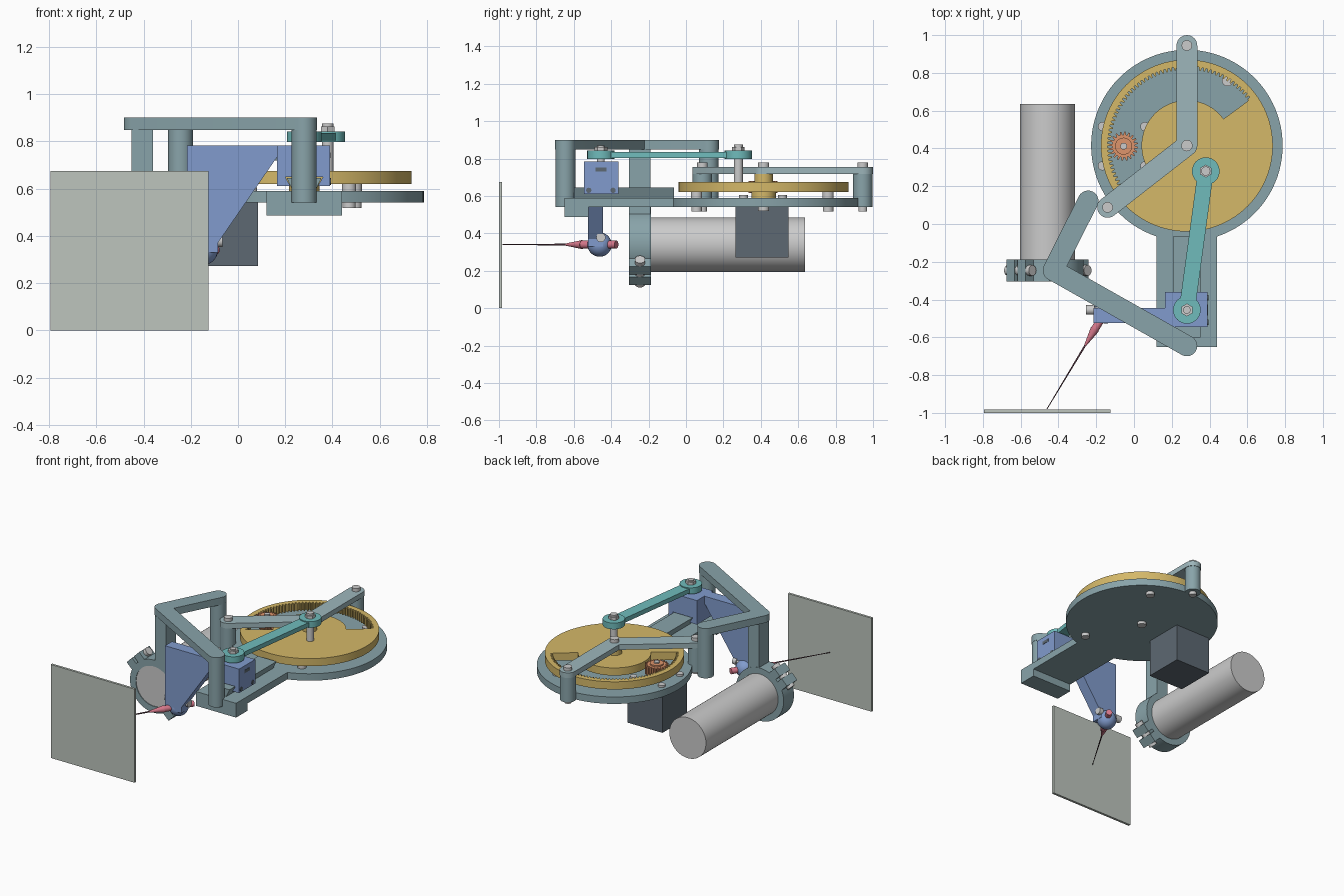
import bpy, math
from math import sin, cos, pi, radians, hypot, atan2
from mathutils import Vector

if "Cube" in bpy.data.objects:
    bpy.data.objects.remove(bpy.data.objects["Cube"])

def material(name, rgb):
    m = bpy.data.materials.new(name)
    m.diffuse_color = (*rgb, 1)
    m.use_nodes = True
    m.node_tree.nodes["Principled BSDF"].inputs["Base Color"].default_value = m.diffuse_color
    return m

BASE = material("frame_blue_grey", (.25, .37, .40))
LEVER = material("lever_grey", (.34, .47, .50))
YELLOW = material("yellow", (.66, .48, .14))
TEAL = material("teal", (.16, .50, .50))
BLUE = material("blue", (.22, .33, .61))
PINK = material("pink", (.68, .19, .26))
ORANGE = material("orange", (.73, .30, .15))
STEEL = material("steel", (.55, .56, .57))
DARK = material("dark_grey", (.11, .14, .17))
BOARD = material("board_grey", (.51, .56, .51))
NEEDLE = material("needle_dark", (.10, .04, .06))

def finish(name, mat):
    ob = bpy.context.object
    ob.name = name
    ob.data.materials.clear()
    ob.data.materials.append(mat)
    bpy.ops.object.shade_smooth_by_angle(angle=radians(25))
    return ob

def box(name, x, y, z, mat):
    bpy.ops.mesh.primitive_cube_add(size=1, location=[(a + b) / 2 for a, b in (x, y, z)])
    ob = bpy.context.object
    ob.scale = [b - a for a, b in (x, y, z)]
    bpy.ops.object.transform_apply(location=False)
    return finish(name, mat)

def rod(name, p, q, r, mat, r2=None, n=32):
    p, q = Vector(p), Vector(q)
    bpy.ops.mesh.primitive_cone_add(vertices=n, radius1=r, radius2=r if r2 is None else r2,
                                    depth=(q - p).length, location=(p + q) / 2)
    bpy.context.object.rotation_euler = (q - p).to_track_quat('Z', 'Y').to_euler()
    return finish(name, mat)

def post(name, x, y, z0, z1, r, mat, n=32):
    return rod(name, (x, y, z0), (x, y, z1), r, mat, n=n)

def plate(name, loops, a, b, mat, axis='Z'):
    """Extrude flat outlines (later loops are holes) from a to b along Z or Y."""
    cu = bpy.data.curves.new(name, 'CURVE')
    cu.dimensions, cu.fill_mode, cu.extrude = '2D', 'BOTH', (b - a) / 2
    for loop in loops:
        s = cu.splines.new('POLY')
        s.points.add(len(loop) - 1)
        for pt, (u, v) in zip(s.points, loop):
            pt.co = (u, v, 0, 1)
        s.use_cyclic_u = True
    ob = bpy.data.objects.new(name, cu)
    bpy.context.collection.objects.link(ob)
    if axis == 'Z':
        ob.location.z = (a + b) / 2
    else:
        ob.location.y = (a + b) / 2
        ob.rotation_euler.x = pi / 2
    bpy.ops.object.select_all(action='DESELECT')
    ob.select_set(True)
    bpy.context.view_layer.objects.active = ob
    bpy.ops.object.convert(target='MESH')
    return finish(name, mat)

def arc(c, r, a0, a1, n):
    return [(c[0] + r * cos(a0 + (a1 - a0) * i / n), c[1] + r * sin(a0 + (a1 - a0) * i / n))
            for i in range(n + 1)]

def circle(c, r, n=64):
    return arc(c, r, 0, 2 * pi, n)[:-1]

def teeth(c, r0, r1, a0, a1, n):
    """Trapezoid gear teeth along an arc."""
    pts, step = [], (a1 - a0) / n
    for i in range(n):
        for f, r in ((.05, r0), (.35, r0), (.55, r1), (.85, r1)):
            a = a0 + (i + f) * step
            pts.append((c[0] + r * cos(a), c[1] + r * sin(a)))
    return pts

def stadium(path, w):
    """Rounded bar outline of half width w around a path."""
    ring = path + path[-2:0:-1]
    out = []
    for i, p in enumerate(ring):
        o, q = ring[i - 1], ring[(i + 1) % len(ring)]
        a = atan2(p[1] - o[1], p[0] - o[0])
        d = (atan2(q[1] - p[1], q[0] - p[0]) - a + pi) % (2 * pi) - pi
        if abs(d) > pi - .001:
            d = pi
        if d > 0:
            out += arc(p, w, a - pi / 2, a - pi / 2 + d, 12)
        else:
            m = a - pi / 2 + d / 2
            out.append((p[0] + w / cos(d / 2) * cos(m), p[1] + w / cos(d / 2) * sin(m)))
    return out

C = (.28, .415)       # wheel axis
PIN = (.38, .28)      # crank pin
SLD = (.28, -.455)    # slider pin
GEAR = (-.055, .412)  # pinion axis

# base: disc, arm, end block and dovetail rail
plate("base_disc", [circle(C, .507, 96)], .54, .59, BASE)
box("base_arm", (.12, .44), (-.65, -.05), (.54, .59), BASE)
box("base_end_block", (.12, .44), (-.65, -.52), (.487, .59), BASE)
plate("dovetail_rail", [[(.235, .585), (.325, .585), (.353, .645), (.206, .645)]], -.6, -.065, BASE, 'Y')

# large wheel with half ring of inner teeth
slot = teeth(C, .402, .42, radians(36), radians(216), 58) + arc(C, .24, radians(216), radians(36), 40)
plate("toothed_wheel", [circle(C, .455, 96), slot], .62, .675, YELLOW)
post("wheel_hub_lower", *C, .59, .622, .065, YELLOW)
post("wheel_hub_upper", *C, .67, .72, .05, YELLOW)
post("wheel_axle", *C, .52, .78, .03, STEEL)
for a in (58, 298):
    x, y = C[0] + .406 * cos(radians(a)), C[1] + .406 * sin(radians(a))
    post("support_roller", x, y, .59, .62, .03, STEEL)
    post("support_bolt", x, y, .517, .545, .028, STEEL)

# pinion and its motor
plate("pinion", [teeth(GEAR, .060, .077, 0, 2 * pi, 20)], .615, .68, ORANGE)
post("pinion_collar", *GEAR, .59, .69, .045, ORANGE)
post("pinion_shaft", *GEAR, .54, .70, .018, STEEL)
box("pinion_motor", (-.195, .085), (.265, .547), (.272, .54), DARK)
for sx in (-1, 1):
    for sy in (-1, 1):
        post("motor_screw", GEAR[0] + sx * .112, GEAR[1] + sy * .104, .58, .605, .024, STEEL)

# bent lever bridge over the wheel
ends = [(.28, .945), (-.14, .088)]
plate("axle_bridge", [stadium([ends[0], C, ends[1]], .055)], .718, .755, LEVER)
for x, y in ends:
    post("bridge_post", x, y, .54, .72, .052, BASE)
    post("bridge_bolt", x, y, .745, .778, .028, STEEL)
    post("bridge_bolt_end", x, y, .517, .545, .024, STEEL)

# bent overhead frame with posts
f = [(.28, -.645), (-.428, -.245), (-.243, .122)]
plate("overhead_frame", [stadium(f, .055)], .848, .90, BASE)
for x, y in (f[0], f[2]):
    post("frame_post", x, y, .54, .85, .053, BASE)
box("clamp_column", (-.45, -.36), (-.305, -.19), (.49, .85), BASE)

# cylinder held in a split clamp
M = (-.458, .34)
rod("cylinder_body", (M[0], -.30, M[1]), (M[0], .635, M[1]), .146, STEEL, n=64)
plate("clamp_ring", [circle(M, .19), circle(M, .144)], -.305, -.187, BASE, 'Y')
u, v = Vector((-.7071, .7071)), Vector((.7071, .7071))
for s in (-1, 1):
    for t in (-1, 1):
        quad = [Vector(M) + u * s * r + v * t * h for r, h in ((.165, .01), (.236, .01), (.236, .07), (.165, .07))]
        plate("clamp_lug", [[tuple(p) for p in quad]], -.305, -.187, BASE, 'Y')
    p = Vector(M) + u * s * .207
    a, b = p - v * .09, p + v * .095
    rod("clamp_bolt", (a.x, -.246, a.y), (b.x, -.246, b.y), .028, STEEL)

# slider on the rail
prof = [(.165, .61), (.222, .61), (.2, .65), (.36, .65), (.338, .61), (.39, .61), (.39, .783), (.165, .783)]
plate("slider_block", [prof], -.545, -.36, BLUE, 'Y')
box("slider_nut", (.38, .392), (-.485, -.425), (.73, .752), DARK)
for y in (-.52, -.39):
    rod("slider_screw", (.38, y, .63), (.394, y, .63), .014, DARK)
plate("slider_arm", [[(-.215, .783), (.17, .783), (.17, .74), (-.085, .37), (-.085, .33), (-.215, .33)]],
      -.525, -.445, BLUE, 'Y')

# connecting link between crank pin and slider
plate("connecting_link", [stadium([PIN, SLD], .042)], .803, .835, TEAL)
for x, y in (PIN, SLD):
    post("link_boss", x, y, .797, .842, .073, TEAL)
    post("link_nut", x, y, .84, .862, .034, STEEL, 6)
post("crank_pin", *PIN, .67, .875, .024, STEEL)
post("slider_pin", *SLD, .77, .87, .02, STEEL)

# pen holder and pen
H = Vector((-.15, -.462, .34))
bpy.ops.mesh.primitive_uv_sphere_add(segments=24, ring_count=16, radius=.065, location=H)
finish("pen_holder", BLUE)
rod("holder_bolt_shaft", (-.235, -.455, .378), (-.085, -.455, .378), .016, STEEL)
for x0, x1 in ((-.255, -.21), (-.095, -.066)):
    rod("holder_bolt_head", (x0, -.455, .378), (x1, -.455, .378), .025, STEEL)
d = Vector((.515, .857, 0)).normalized()
rod("pen_body", H - d * .11, H + d * .105, .021, PINK)
rod("pen_tip", H - d * .21, H - d * .11, .006, PINK, r2=.024)
rod("pen_needle", H - d * .605, H - d * .2, .002, NEEDLE, r2=.005, n=12)

# drawing board
box("drawing_board", (-.793, -.125), (-1.0, -.983), (0, .674), BOARD)
